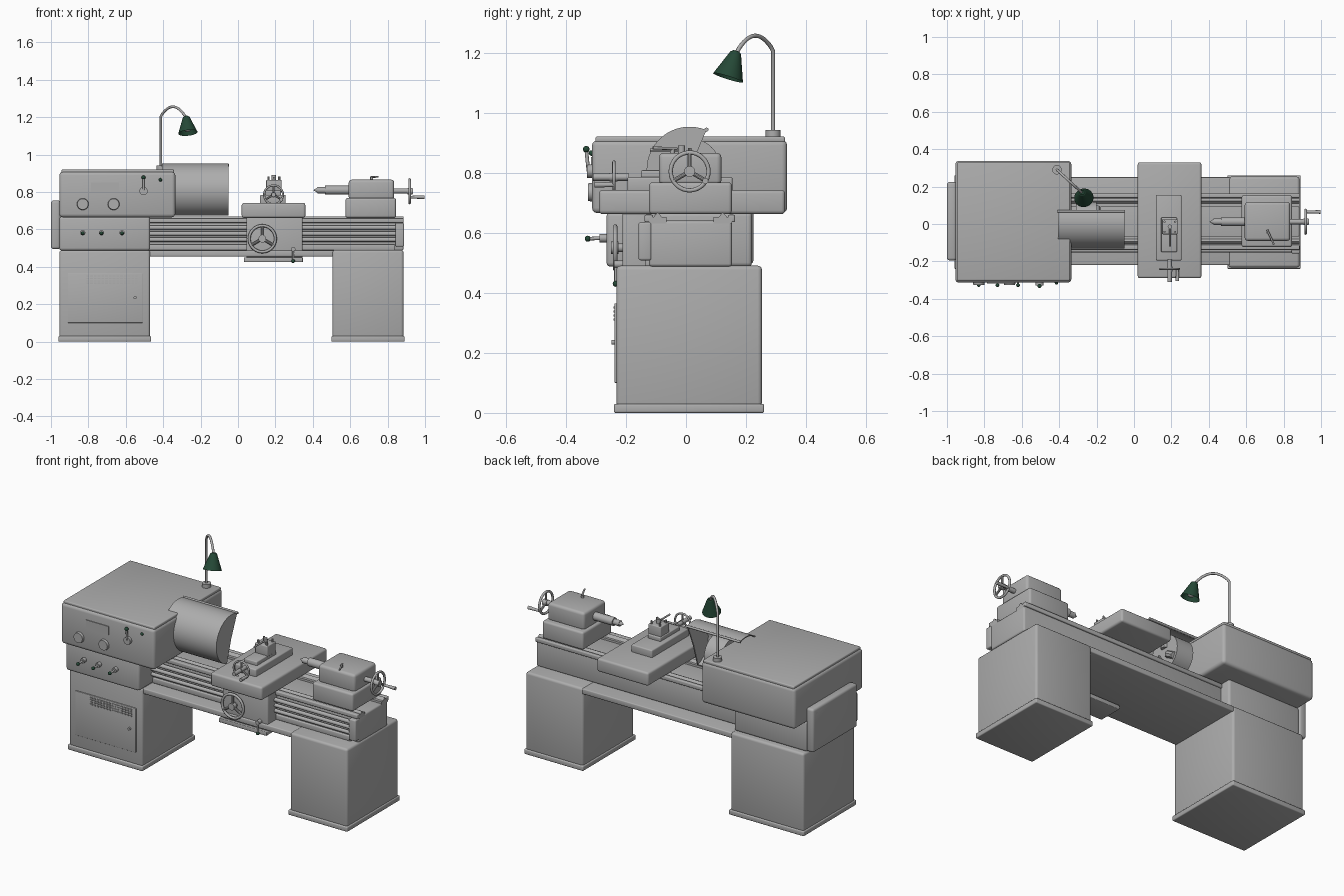
import bpy, bmesh, math
from mathutils import Vector, Matrix

if "Cube" in bpy.data.objects:
    bpy.data.objects.remove(bpy.data.objects["Cube"])


def material(name, rgb):
    m = bpy.data.materials.new(name)
    m.diffuse_color = (*rgb, 1)
    m.use_nodes = True
    m.node_tree.nodes["Principled BSDF"].inputs["Base Color"].default_value = m.diffuse_color
    return m


GREY = material("machine_grey", (0.42, 0.42, 0.42))
GREEN = material("dark_green", (0.018, 0.065, 0.037))


def finish(name, bm, mat=GREY):
    bmesh.ops.recalc_face_normals(bm, faces=bm.faces[:])
    me = bpy.data.meshes.new(name)
    bm.to_mesh(me)
    bm.free()
    me.materials.append(mat)
    me.shade_smooth()
    me.set_sharp_from_angle(angle=math.radians(35))
    ob = bpy.data.objects.new(name, me)
    bpy.context.collection.objects.link(ob)
    return ob


def box(name, x, y, z, bevel=0.008, mat=GREY):
    """Rounded box from (min, max) ranges."""
    size = Vector((x[1] - x[0], y[1] - y[0], z[1] - z[0]))
    mid = Vector((x[0] + x[1], y[0] + y[1], z[0] + z[1])) / 2
    bm = bmesh.new()
    bmesh.ops.create_cube(bm, size=1, matrix=Matrix.Translation(mid) @ Matrix.Diagonal((*size, 1)))
    if bevel:
        bmesh.ops.bevel(bm, geom=bm.edges[:], offset=min(bevel, min(size) * 0.4),
                        segments=3, profile=0.5, affect='EDGES')
    return finish(name, bm, mat)


def rod(name, a, b, r, r2=None, mat=GREY, caps=True, n=24):
    """Cylinder or cone from a to b."""
    a, b = Vector(a), Vector(b)
    d = b - a
    bm = bmesh.new()
    m = Matrix.Translation((a + b) / 2) @ d.to_track_quat('Z', 'Y').to_matrix().to_4x4()
    bmesh.ops.create_cone(bm, cap_ends=caps, segments=n, radius1=r,
                          radius2=r if r2 is None else r2, depth=d.length, matrix=m)
    return finish(name, bm, mat)


def ball(name, c, r, mat=GREEN):
    bm = bmesh.new()
    bmesh.ops.create_uvsphere(bm, u_segments=16, v_segments=10, radius=r, matrix=Matrix.Translation(c))
    return finish(name, bm, mat)


def prism(name, pts, x0, x1):
    """Closed y-z outline extruded along x."""
    bm = bmesh.new()
    f = bm.faces.new([bm.verts.new((x0, y, z)) for y, z in pts])
    new = bmesh.ops.extrude_face_region(bm, geom=[f])['geom']
    bmesh.ops.translate(bm, vec=(x1 - x0, 0, 0), verts=[v for v in new if isinstance(v, bmesh.types.BMVert)])
    return finish(name, bm)


def handwheel(name, c, axis, r, handle, start=90):
    """Rim, three spokes, hub and a crank handle pointing along the axis."""
    c, axis = Vector(c), Vector(axis)
    q = axis.to_track_quat('Z', 'Y')
    bpy.ops.mesh.primitive_torus_add(major_radius=r * 0.9, minor_radius=r * 0.1, major_segments=36,
                                     minor_segments=10, location=c, rotation=q.to_euler())
    rim = bpy.context.object
    rim.name = name + "_rim"
    rim.data.materials.append(GREY)
    rim.data.shade_smooth()
    side = Vector((0, 0, 1)).cross(axis)
    for k in range(3):
        t = math.radians(start + 120 * k)
        out = side * math.cos(t) + Vector((0, 0, 1)) * math.sin(t)
        rod(name + "_spoke", c, c + out * r * 0.9, r * 0.1, n=10)
    rod(name + "_hub", c - axis * 0.012, c + axis * 0.014, r * 0.26)
    if handle:
        p = c + (side * 0.75 - Vector((0, 0, 1)) * 0.45) * r
        rod(name + "_handle", p, p + axis * handle, 0.007, 0.01, n=16)


# Cabinets with plinths
for side, x0, x1 in (("left", -0.955, -0.47), ("right", 0.505, 0.885)):
    box(side + "_cabinet", (x0, x1), (-0.232, 0.253), (0.02, 0.49), 0.014)
    box(side + "_plinth", (x0 - 0.006, x1 + 0.006), (-0.24, 0.26), (0, 0.03), 0.006)

# Cabinet door with vent slots and lock
box("cabinet_door", (-0.91, -0.51), (-0.238, -0.23), (0.1, 0.365), 0.003)
for row in range(4):
    for i in range(14):
        x = -0.81 + i * 0.02
        box("door_vent", (x, x + 0.014), (-0.242, -0.236), (0.308 + row * 0.013, 0.315 + row * 0.013), 0)
rod("door_lock", (-0.55, -0.235, 0.235), (-0.55, -0.248, 0.235), 0.008, n=16)

# Chip tray, bed and slideways
box("chip_tray", (-0.48, 0.515), (-0.22, 0.25), (0.455, 0.488), 0.006)
box("bed", (-0.48, 0.885), (-0.123, 0.153), (0.487, 0.64), 0.01)
for y0, y1 in ((-0.123, -0.065), (0.092, 0.153)):
    ym = (y0 + y1) / 2
    prism("slideway", [(y0, 0.63), (y0, 0.652), (ym - 0.014, 0.652), (ym, 0.668), (ym + 0.014, 0.652),
                       (y1, 0.652), (y1, 0.63)], -0.48, 0.885)
box("bed_front_rail", (-0.48, 0.885), (-0.138, -0.11), (0.635, 0.66), 0.005)
box("rear_bed_rail", (-0.48, 0.885), (0.14, 0.163), (0.635, 0.66), 0.005)
box("bed_foot_rail", (-0.48, 0.84), (-0.135, -0.11), (0.488, 0.52), 0.005)

# Feed rods and end bracket
for z, r in ((0.61, 0.012), (0.577, 0.011), (0.545, 0.011)):
    rod("feed_rod", (-0.48, -0.14, z), (0.86, -0.14, z), r)
box("rod_bracket", (0.842, 0.888), (-0.158, -0.115), (0.508, 0.635), 0.007)

# Gearbox and headstock
box("gearbox", (-0.955, -0.47), (-0.265, 0.22), (0.487, 0.668), 0.014)
box("headstock", (-0.955, -0.335), (-0.313, 0.337), (0.665, 0.908), 0.018)
box("headstock_lid", (-0.945, -0.342), (-0.302, 0.33), (0.9, 0.92), 0.006)
box("side_cover", (-1.0, -0.95), (-0.195, 0.225), (0.495, 0.755), 0.014)
for y in (-0.165, 0.195):
    for z in (0.525, 0.725):
        rod("cover_bolt", (-0.99, y, z), (-1.0, y, z), 0.008, n=12)

# Headstock controls
for x in (-0.83, -0.665):
    rod("speed_dial", (x, -0.31, 0.735), (x, -0.327, 0.735), 0.032, 0.029)
box("gauge_plate", (-0.785, -0.635), (-0.317, -0.31), (0.8, 0.852), 0)
rod("lever_boss", (-0.505, -0.31, 0.805), (-0.505, -0.33, 0.805), 0.022)
rod("lever_arm", (-0.505, -0.325, 0.805), (-0.505, -0.332, 0.875), 0.006, n=12)
ball("lever_knob", (-0.505, -0.332, 0.878), 0.011)
ball("start_button", (-0.415, -0.315, 0.865), 0.009)
for x in (-0.83, -0.73, -0.62):
    rod("selector_boss", (x, -0.26, 0.582), (x, -0.288, 0.582), 0.014)
    rod("selector_shaft", (x, -0.28, 0.582), (x, -0.325, 0.58), 0.006, n=12)
    ball("selector_knob", (x, -0.327, 0.58), 0.01)

# Chuck with jaws
CY, CZ = 0.012, 0.81
rod("spindle_nose", (-0.34, CY, CZ), (-0.3, CY, CZ), 0.06)
rod("chuck", (-0.31, CY, CZ), (-0.2, CY, CZ), 0.105, n=40)
for k in range(3):
    t = math.radians(90 + 120 * k)
    p = Vector((0, math.cos(t), math.sin(t)))
    c = Vector((-0.2, CY, CZ))
    rod("chuck_jaw", c + p * 0.03, c + p * 0.09, 0.02, n=8)


# Curved chuck guard with a sector-shaped end plate
def arc(r, a0=67, a1=253, n=28):
    ts = [math.radians(a0 + (a1 - a0) * i / n) for i in range(n + 1)]
    return [(CY + r * math.cos(t), CZ + r * math.sin(t)) for t in ts]


prism("chuck_guard", arc(0.143) + arc(0.137)[::-1], -0.405, -0.052)
prism("guard_end_plate", arc(0.141) + [(CY, CZ)], -0.06, -0.053)
rod("guard_lip", (-0.408, 0.068, 0.943), (-0.048, 0.068, 0.943), 0.007, n=12)

# Saddle, apron and apron shelf
box("saddle", (0.02, 0.36), (-0.29, 0.33), (0.662, 0.742), 0.012)
box("apron", (0.045, 0.345), (-0.212, -0.1), (0.43, 0.67), 0.008)
box("apron_shelf", (0.032, 0.347), (-0.228, -0.08), (0.425, 0.45), 0.004)
handwheel("apron_wheel", (0.13, -0.236, 0.55), (0, -1, 0), 0.078, 0)
rod("apron_wheel_shaft", (0.13, -0.2, 0.55), (0.13, -0.236, 0.55), 0.014)
rod("feed_lever_boss", (0.295, -0.2, 0.495), (0.295, -0.24, 0.495), 0.012)
rod("feed_lever", (0.295, -0.234, 0.495), (0.295, -0.234, 0.435), 0.005, n=12)
ball("feed_lever_knob", (0.295, -0.234, 0.43), 0.01)

# Cross slide, tool post and its handle
box("cross_slide", (0.117, 0.255), (-0.195, 0.155), (0.735, 0.785), 0.007)
box("top_slide", (0.145, 0.23), (-0.15, 0.035), (0.78, 0.808), 0.005)
box("tool_post", (0.15, 0.233), (-0.055, 0.025), (0.8, 0.865), 0.005)
rod("post_bolt", (0.192, -0.015, 0.86), (0.192, -0.015, 0.89), 0.012, n=12)
for x in (0.163, 0.22):
    for y in (-0.042, 0.012):
        rod("clamp_screw", (x, y, 0.86), (x, y, 0.882), 0.006, n=8)
rod("post_handle", (0.192, -0.015, 0.876), (0.192, -0.12, 0.876), 0.005, n=12)
rod("slide_screw", (0.19, -0.19, 0.785), (0.19, -0.31, 0.785), 0.012)
handwheel("slide_wheel", (0.19, -0.24, 0.785), (0, -1, 0), 0.056, 0.065)

# Tailstock
box("tailstock_base", (0.575, 0.845), (-0.123, 0.153), (0.662, 0.768), 0.012)
box("tailstock_body", (0.592, 0.835), (-0.09, 0.118), (0.758, 0.866), 0.016)
rod("quill", (0.6, CY, CZ), (0.465, CY, CZ), 0.024)
rod("live_centre", (0.47, CY, CZ), (0.425, CY, CZ), 0.017)
rod("centre_tip", (0.425, CY, CZ), (0.405, CY, CZ), 0.014, 0.002)
rod("lock_stud", (0.715, -0.045, 0.86), (0.715, -0.045, 0.88), 0.008, n=12)
rod("lock_lever", (0.712, -0.03, 0.88), (0.748, -0.11, 0.882), 0.005, n=12)
rod("tailstock_screw", (0.83, CY, CZ - 0.004), (0.935, CY, CZ - 0.004), 0.014)
handwheel("tailstock_wheel", (0.918, CY, CZ - 0.006), (1, 0, 0), 0.07, 0.08)

# Lamp: base, bent stem and shade
rod("lamp_base", (-0.412, 0.29, 0.915), (-0.412, 0.29, 0.942), 0.025)
cu = bpy.data.curves.new("lamp_stem", 'CURVE')
cu.dimensions = '3D'
cu.bevel_depth = 0.007
cu.bevel_resolution = 3
sp = cu.splines.new('POLY')
path = [(-0.412, 0.29, 0.93), (-0.412, 0.29, 1.205)]
for i in range(1, 15):
    s = i / 14
    path.append((-0.412 + 0.133 * s, 0.29 - 0.122 * s, 1.205 + 0.055 * math.sin(math.pi * s) ** 0.8 - 0.008 * s))
sp.points.add(len(path) - 1)
for p, co in zip(sp.points, path):
    p.co = (*co, 1)
stem = bpy.data.objects.new("lamp_stem", cu)
bpy.context.collection.objects.link(stem)
cu.materials.append(GREY)
rod("lamp_shade", (-0.268, 0.14, 1.116), (-0.277, 0.166, 1.2), 0.052, 0.018, mat=GREEN, caps=False, n=32)
rod("lamp_shade_cap", (-0.277, 0.166, 1.198), (-0.278, 0.168, 1.204), 0.018, 0.012, mat=GREEN)
ball("lamp_bulb", (-0.271, 0.148, 1.145), 0.024, GREY)
